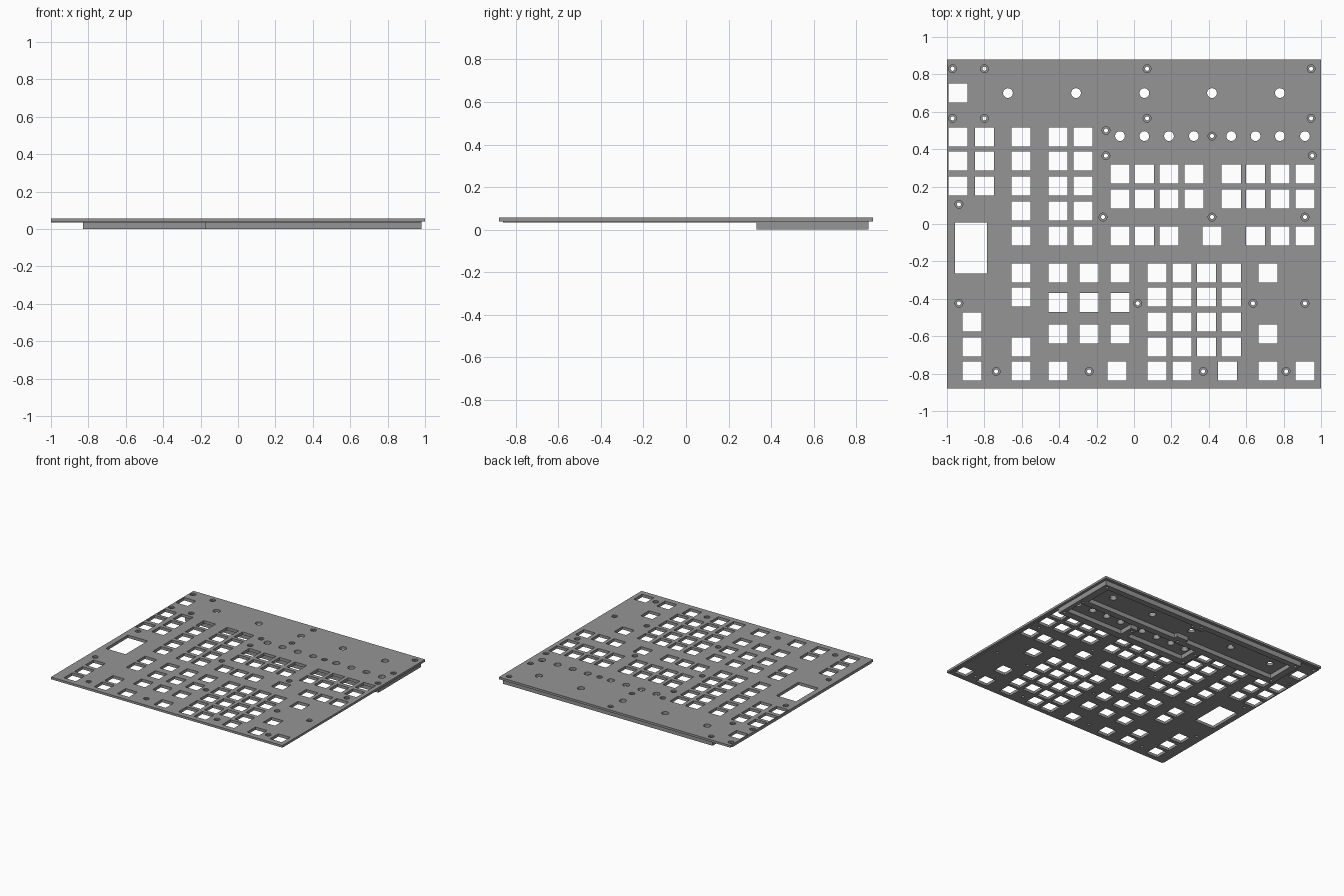
import bpy, bmesh, math

cube = bpy.data.objects.get("Cube")
if cube:
    bpy.data.objects.remove(cube, do_unlink=True)

grey = bpy.data.materials.new("panel grey")
grey.use_nodes = True
colour = (.3, .3, .3, 1)
grey.diffuse_color = colour
grey.node_tree.nodes["Principled BSDF"].inputs["Base Color"].default_value = colour


def rect(left, right, front, back):
    return [(left, front), (right, front), (right, back), (left, back)]


def square(x, y, half=.051):
    return rect(x - half, x + half, y - half, y + half)


def circle(x, y, radius, sides=24):
    angles = [math.tau * i / sides for i in range(sides)]
    return [(x + radius * math.cos(a), y + radius * math.sin(a)) for a in angles]


def loft(bm, sections):
    """Closed solid through (outline, height) sections."""
    rings = [[bm.verts.new((x, y, z)) for x, y in outline] for outline, z in sections]
    bm.faces.new(rings[0][::-1])
    bm.faces.new(rings[-1])
    for low, high in zip(rings, rings[1:]):
        for i in range(len(low)):
            j = (i + 1) % len(low)
            bm.faces.new((low[i], low[j], high[j], high[i]))


def make_object(name, solids):
    bm = bmesh.new()
    for sections in solids:
        loft(bm, sections)
    bmesh.ops.recalc_face_normals(bm, faces=bm.faces)
    mesh = bpy.data.meshes.new(name)
    bm.to_mesh(mesh)
    bm.free()
    mesh.materials.append(grey)
    obj = bpy.data.objects.new(name, mesh)
    bpy.context.collection.objects.link(obj)
    return obj


def prism(outline, bottom, top):
    return [(outline, bottom), (outline, top)]


def cut(obj, cutter):
    modifier = obj.modifiers.new("cut", 'BOOLEAN')
    modifier.operation = 'DIFFERENCE'
    modifier.solver = 'EXACT'
    modifier.object = cutter
    bpy.context.view_layer.objects.active = obj
    bpy.ops.object.modifier_apply(modifier=modifier.name)


# Heights of the stacked layers
HOUSING_TOP, BACKING_TOP, PANEL_TOP = .034, .039, .056
BELOW, ABOVE, SEAT = -.02, .1, .046

# Button columns, grouped by block
left_block = [-.94, -.8, -.605, -.406, -.273]
middle = [-.406, -.24, -.075]
keypad = [.123, .257, .387, .52]
right_four = [-.075, .055, .187, .32]
right_end = [.65, .78, .914]
right_block = right_four + [.52] + right_end

button_rows = [
    (.7, [-.94]),
    (.465, left_block),
    (.337, left_block),
    (.203, left_block),
    (.07, left_block[2:]),
    (-.064, left_block[2:] + right_four[:3] + [.417] + right_end),
    (.267, right_block),
    (.134, right_block),
    (-.262, [-.605] + middle + keypad + [.716]),
    (-.39, [-.605] + keypad),
    (-.42, middle),
    (-.524, [-.866] + keypad),
    (-.588, middle + [.716]),
    (-.658, [-.866, -.605] + keypad),
    (-.786, [-.866, -.605, -.406, -.09, .123, .257, .5, .716, .914]),
]
outlines = [square(x, y) for y, row in button_rows for x in row]

# Display window, knob holes and lamp holes
outlines.append(rect(-.957, -.786, -.265, .008))
outlines += [circle(x, .7, .026) for x in (-.674, -.31, .055, .417, .78)]
outlines += [circle(x, .47, .026) for x in right_block]
openings = make_object("openings_cutter", [prism(o, BELOW, ABOVE) for o in outlines])

# Counterbored screw holes
screw_rows = [
    (.83, [-.97, -.8, .07, .947]),
    (.565, [-.97, -.8, .07, .947]),
    (.5, [-.15]),
    (.47, [.417]),
    (.365, [-.15, .953]),
    (.105, [-.936]),
    (.037, [-.166, .417, .914]),
    (-.424, [-.936, .02, .636, .914]),
    (-.788, [-.737, -.24, .37, .813]),
]


def screw_hole(x, y):
    shaft, head = circle(x, y, .011), circle(x, y, .021)
    return [(shaft, BELOW), (shaft, SEAT), (head, SEAT), (head, ABOVE)]


screws = make_object("screws_cutter", [screw_hole(x, y) for y, row in screw_rows for x in row])

# Front panel and its thin backing sheet
panel = make_object("panel", [prism(rect(-1, 1, -.88, .88), BACKING_TOP, PANEL_TOP)])
backing = make_object("backing_sheet", [prism(rect(-1, .98, -.86, .857), HOUSING_TOP, BACKING_TOP)])
for sheet in (panel, backing):
    cut(sheet, openings)
    cut(sheet, screws)

# Stepped rear housing, hollowed into two bays with screw bosses left standing
step_outline = [(-.83, .53), (-.175, .53), (-.175, .332), (.98, .332), (.98, .857), (-.83, .857)]
housing = make_object("rear_housing", [prism(step_outline, 0, HOUSING_TOP)])
boss_left, boss_right = .02, .12
knob_bay = [(-.775, .59), (boss_left, .59), (boss_left, .62), (boss_right, .62),
            (boss_right, .59), (.92, .59), (.92, .81), (boss_right, .81),
            (boss_right, .78), (boss_left, .78), (boss_left, .81), (-.775, .81)]
lamp_bay = [(-.112, .39), (.387, .39), (.387, .5), (.447, .5),
            (.447, .39), (.945, .39), (.945, .54), (-.112, .54)]
bays = make_object("bays_cutter", [prism(b, BELOW, ABOVE) for b in (knob_bay, lamp_bay)])
cut(housing, bays)
cut(housing, screws)

for cutter in (openings, screws, bays):
    bpy.data.objects.remove(cutter, do_unlink=True)
